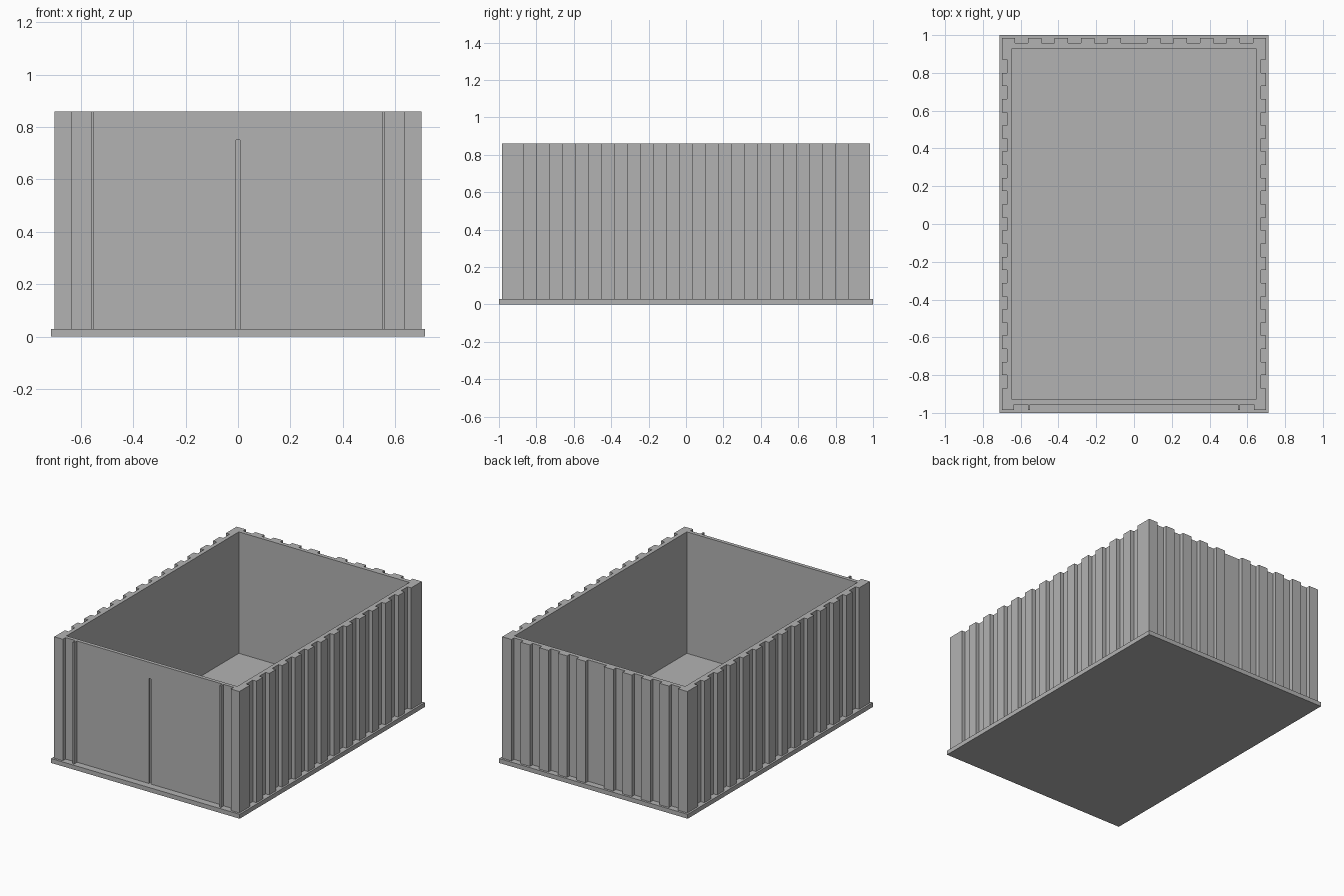
import bpy
import bmesh

if "Cube" in bpy.data.objects:
    bpy.data.objects.remove(bpy.data.objects["Cube"], do_unlink=True)

HX, HY = 0.70, 0.985        # outer half sizes of the walls
INX, INY = 0.645, 0.93      # inner half sizes
Z0, Z1 = 0.03, 0.86         # bottom and top of the walls
DEPTH = 0.028               # depth of the corrugation
PITCH = 0.07

grey = bpy.data.materials.new("plain grey")
grey.use_nodes = True
grey.diffuse_color = (0.45, 0.45, 0.45, 1)
grey.node_tree.nodes["Principled BSDF"].inputs["Base Color"].default_value = (0.45, 0.45, 0.45, 1)


def add_object(name, bm):
    mesh = bpy.data.meshes.new(name)
    bmesh.ops.recalc_face_normals(bm, faces=bm.faces[:])
    bm.to_mesh(mesh)
    bm.free()
    mesh.materials.append(grey)
    obj = bpy.data.objects.new(name, mesh)
    bpy.context.collection.objects.link(obj)
    return obj


def box(name, x, y, z):
    bm = bmesh.new()
    bmesh.ops.create_cube(bm, size=1)
    for v in bm.verts:
        v.co = [lo if c < 0 else hi for c, (lo, hi) in zip(v.co, (x, y, z))]
    return add_object(name, bm)


def grooves(spans, depth=DEPTH):
    """Profile points (position along wall, inset) for a list of recesses."""
    pts = []
    for a, b in spans:
        pts += [(a, 0), (a, depth), (b, depth), (b, 0)]
    return pts


# Recess positions for the long sides, the back and the front
side_pitch = 1.74 / 25
side = grooves([(-0.87 + i * side_pitch, -0.87 + (i + 1) * side_pitch) for i in range(0, 25, 2)])
half = [(-0.63 + i * PITCH, -0.63 + (i + 1) * PITCH) for i in range(0, 8, 2)]
back = grooves(half + [(-PITCH, PITCH)] + [(-b, -a) for a, b in reversed(half)])
front = grooves([(-0.635, -0.56), (-0.55, 0.55), (0.56, 0.635)], 0.03)

# Counter-clockwise outer outline
outline = [(-HX, -HY)] + [(t, -HY + d) for t, d in front]
outline += [(HX, -HY)] + [(HX - d, t) for t, d in side]
outline += [(HX, HY)] + [(-t, HY - d) for t, d in back]
outline += [(-HX, HY)] + [(-HX + d, -t) for t, d in side]
inner = [(-INX, -INY), (INX, -INY), (INX, INY), (-INX, INY)]

# Corrugated wall ring, extruded upwards
bm = bmesh.new()
edges = []
for loop in (outline, inner):
    vs = [bm.verts.new((x, y, Z0)) for x, y in loop]
    edges += [bm.edges.new((vs[i - 1], vs[i])) for i in range(len(vs))]
bmesh.ops.triangle_fill(bm, use_beauty=True, use_dissolve=False, edges=edges, normal=(0, 0, 1))
new = bmesh.ops.extrude_face_region(bm, geom=bm.faces[:])["geom"]
bmesh.ops.translate(bm, vec=(0, 0, Z1 - Z0),
                    verts=[g for g in new if isinstance(g, bmesh.types.BMVert)])
walls = add_object("corrugated_walls", bm)

# Shallow door recess and the gap between the two doors
cutters = [box("door_recess_cutter", (-0.55, 0.55), (-1.0, -0.952), (0, 0.75)),
           box("door_gap_cutter", (-0.008, 0.008), (-1.0, -0.937), (0, 0.75))]
bpy.context.view_layer.objects.active = walls
for cutter in cutters:
    cutter.hide_render = True
    mod = walls.modifiers.new("cut", "BOOLEAN")
    mod.operation = "DIFFERENCE"
    mod.solver = "EXACT"
    mod.object = cutter
    bpy.ops.object.modifier_apply(modifier=mod.name)
    bpy.data.objects.remove(cutter, do_unlink=True)

# Floor slab
box("floor_slab", (-0.713, 0.713), (-1, 1), (0, Z0))
